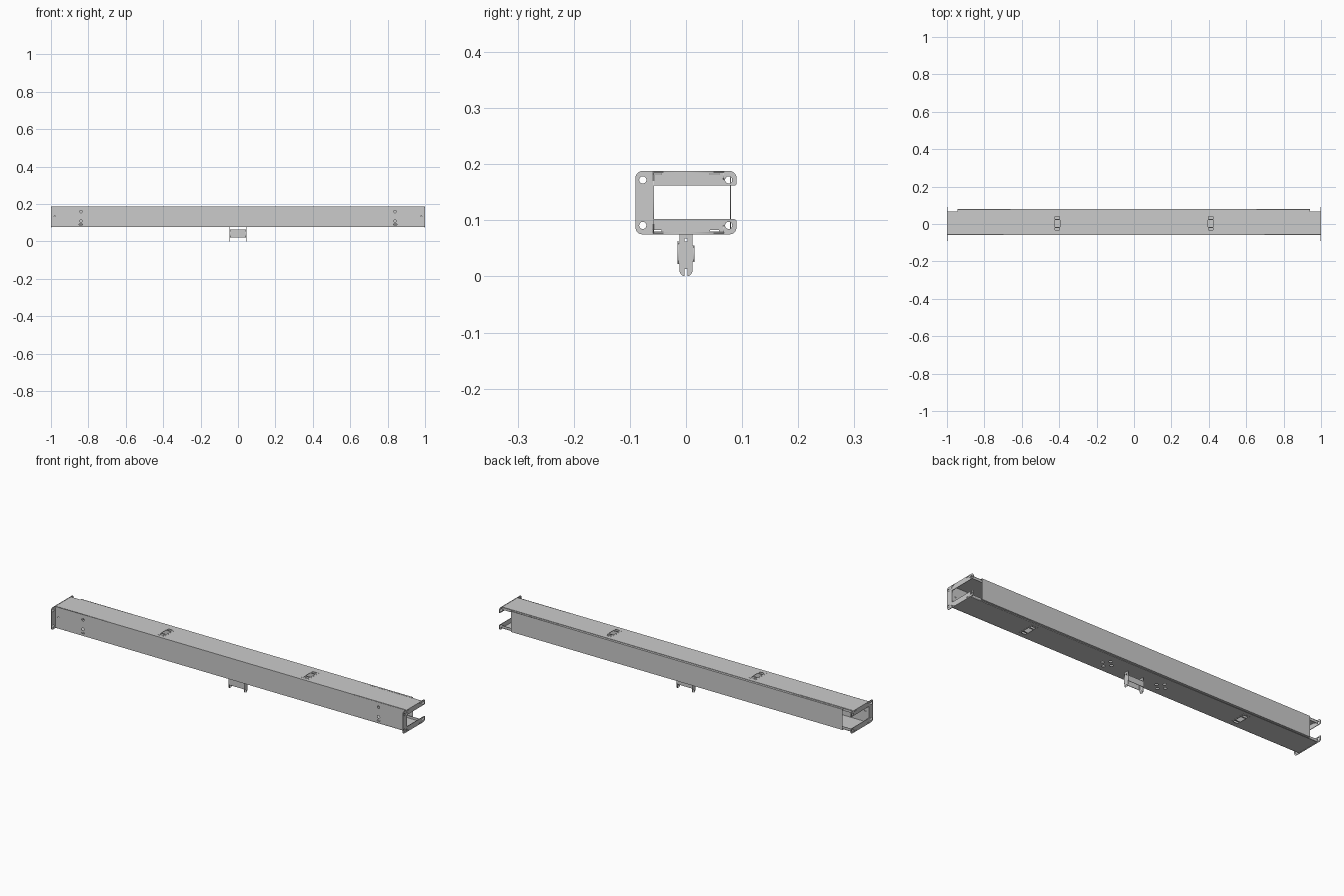
import bpy, math
from mathutils import Matrix, Vector

if "Cube" in bpy.data.objects:
    bpy.data.objects.remove(bpy.data.objects["Cube"])

# columns give the world directions of the sheet's local x, y and normal
AXES = {
    'x': Matrix(((0, 0, 1), (1, 0, 0), (0, 1, 0))),
    'y': Matrix(((1, 0, 0), (0, 0, -1), (0, 1, 0))),
    'z': Matrix.Identity(3),
}


def rounded(points, r, steps=5):
    out = []
    rs = r if isinstance(r, (list, tuple)) else [r] * len(points)
    pts = [Vector(p) for p in points]
    for i, p in enumerate(pts):
        if rs[i] == 0:
            out.append(p)
            continue
        a = p + (pts[i - 1] - p).normalized() * rs[i]
        b = p + (pts[(i + 1) % len(pts)] - p).normalized() * rs[i]
        c = a + b - p
        for k in range(steps + 1):
            t = k / steps * math.pi / 2
            out.append(c + (a - c) * math.cos(t) + (b - c) * math.sin(t))
    return out


def rect(a0, a1, b0, b1):
    return [(a0, b0), (a1, b0), (a1, b1), (a0, b1)]


def box(ca, cb, w, h):
    return rect(ca - w / 2, ca + w / 2, cb - h / 2, cb + h / 2)


def circle(ca, cb, r, n=14):
    return [(ca + r * math.cos(2 * math.pi * i / n), cb + r * math.sin(2 * math.pi * i / n))
            for i in range(n)]


def sheet(name, axis, pos, thick, outline, holes=()):
    """Flat sheet with holes, centred at pos along its normal."""
    cu = bpy.data.curves.new(name + "_outline", 'CURVE')
    cu.dimensions = '2D'
    cu.fill_mode = 'BOTH'
    cu.extrude = thick / 2
    for loop in [outline, *holes]:
        sp = cu.splines.new('POLY')
        sp.points.add(len(loop) - 1)
        for pt, c in zip(sp.points, loop):
            pt.co = (c[0], c[1], 0, 1)
        sp.use_cyclic_u = True
    tmp = bpy.data.objects.new(name + "_tmp", cu)
    bpy.context.collection.objects.link(tmp)
    dg = bpy.context.evaluated_depsgraph_get()
    me = bpy.data.meshes.new_from_object(tmp.evaluated_get(dg))
    bpy.data.objects.remove(tmp)
    m = AXES[axis]
    n = m.col[2]
    me.transform(Matrix.Translation(Vector((abs(n[0]), abs(n[1]), abs(n[2]))) * pos) @ m.to_4x4())
    me.name = name
    ob = bpy.data.objects.new(name, me)
    bpy.context.collection.objects.link(ob)
    return ob


T = 0.002
Z0, Z1 = 0.077, 0.187
YF, YB = -0.059, 0.068

# channel front wall with paired screw holes and slots near the ends
front_holes = []
for s in (-1, 1):
    front_holes += [circle(s * 0.84, z, 0.007) for z in (0.16, 0.11)]
    front_holes += [box(s * 0.84, 0.091, 0.018, 0.004), box(s * 0.98, 0.135, 0.01, 0.003)]
sheet("channel_front", 'y', YF + T / 2, T, rect(-1, 1, Z0, Z1), front_holes)

# channel top and bottom walls, with knockout windows
sheet("channel_top", 'z', Z1 - T / 2, T, rect(-1, 1, YF, YB),
      [box(s * 0.41, 0.003, 0.03, 0.076) for s in (-1, 1)])
bottom_holes = [box(s * 0.61, 0.003, 0.03, 0.076) for s in (-1, 1)]
for s in (-1, 1):
    bottom_holes += [circle(s * 0.155 + dx, dy, 0.008)
                     for dx, dy in ((0.025, 0), (-0.025, 0), (0, 0.025), (0, -0.025))]
sheet("channel_bottom", 'z', Z0 + T / 2, T, rect(-1, 1, YF, YB), bottom_holes)

# retaining lips along the open back of the channel
sheet("upper_lip", 'y', YB - T / 2, T, rect(-1, 1, Z1 - 0.014, Z1))
sheet("lower_lip", 'y', YB - T / 2, T, rect(-1, 1, Z0, Z0 + 0.014))

# window inserts: a slim frame with a central opening and two end slots
for label, x, z in (("top", 0.41, Z1 - 0.0007), ("bottom", 0.61, Z0 + 0.0007)):
    for s in (-1, 1):
        sheet(label + "_window_frame", 'z', z, 0.0025, box(s * x, 0.003, 0.042, 0.09),
              [box(s * x, 0.003, 0.028, 0.036),
               box(s * x, 0.033, 0.024, 0.012), box(s * x, -0.027, 0.024, 0.012)])

# snap-on back cover with inward edges
sheet("cover_panel", 'y', 0.079, T, rect(-0.945, 0.94, Z0 + 0.002, Z1 - 0.002))
for name, z in (("cover_upper_edge", Z1 - 0.003), ("cover_lower_edge", Z0 + 0.003)):
    sheet(name, 'z', z, T, rect(-0.945, 0.94, YB, 0.079))

# C-shaped coupling flanges at both ends
flange = rounded([(-0.09, 0.075), (0.09, 0.075), (0.09, 0.102), (-0.057, 0.102),
                  (-0.057, 0.162), (0.09, 0.162), (0.09, 0.188), (-0.09, 0.188)],
                 [0.012, 0.012, 0.004, 0, 0, 0.004, 0.012, 0.012])
flange_holes = [circle(y, z, 0.0065) for y in (-0.077, 0.076) for z in (0.091, 0.172)]
flange_holes += [box(y, z, 0.016, 0.002) for y in (-0.052, 0.051) for z in (0.0815, 0.1825)]
for s in (-1, 1):
    sheet("end_flange", 'x', s * 0.9985, 0.003, flange, flange_holes)

# hanger bracket: slotted end plates joined by front and back webs
plate = [(0.012, 0.078), (-0.012, 0.078)]
arc = [(-0.012 * math.cos(math.pi * i / 12), 0.012 - 0.012 * math.sin(math.pi * i / 12))
       for i in range(13)]
plate += arc[:6] + [(-0.0025, 0.001), (-0.0025, 0.013), (0.0025, 0.013), (0.0025, 0.001)] + arc[7:]
arc_tip = [(-0.0025, 0.0), (0.0025, 0.0)]
plate[plate.index((-0.0025, 0.001))] = arc_tip[0]
plate[plate.index((0.0025, 0.001))] = arc_tip[1]
for s in (-1, 1):
    sheet("hanger_end_plate", 'x', s * 0.044, T, plate, [circle(0, 0.065, 0.003)])
    # tabs that carry the webs past the plate edges
    sheet("hanger_front_tab", 'x', s * 0.042, T, rect(-0.015, -0.011, 0.022, 0.06))
    sheet("hanger_back_tab", 'x', s * 0.042, T, rect(0.011, 0.015, 0.027, 0.055))
sheet("hanger_front_web", 'y', -0.014, T, rect(-0.044, 0.044, 0.022, 0.063))
sheet("hanger_back_web", 'y', 0.014, T, rect(-0.044, 0.044, 0.026, 0.055))
